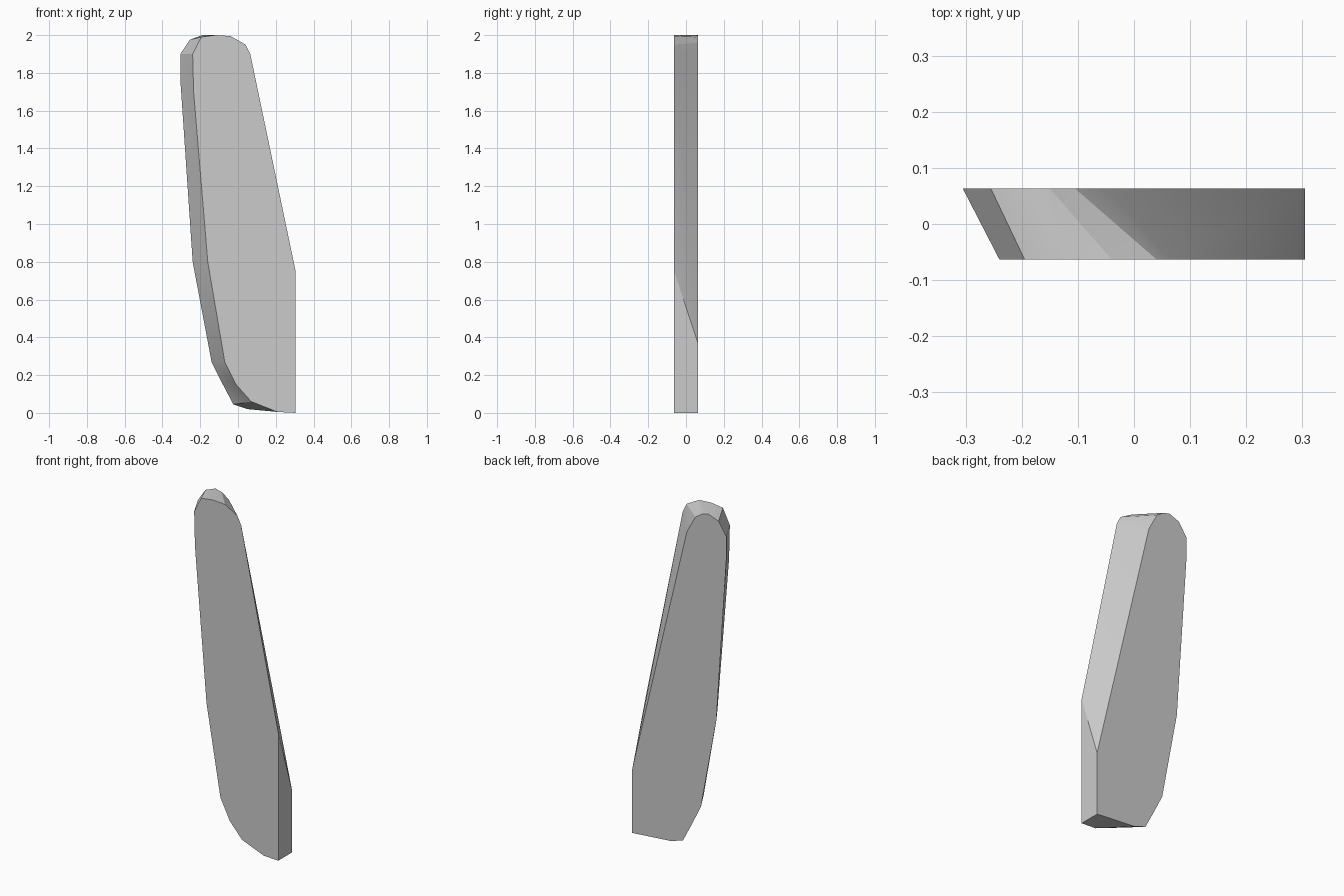
import bpy, bmesh, math

cube = bpy.data.objects.get("Cube")
if cube:
    bpy.data.objects.remove(cube, do_unlink=True)

HALF_DEPTH = 0.063

# Plain grey material
grey = bpy.data.materials.new("plain grey")
grey.use_nodes = True
colour = (0.6, 0.6, 0.6, 1)
grey.diffuse_color = colour
grey.node_tree.nodes["Principled BSDF"].inputs["Base Color"].default_value = colour

# Matching outlines (x, z): foot, straight edge, rounded tip, curved edge
front = [(.305, 0), (.305, .75), (.065, 1.9), (.04, 1.95), (-.04, 1.995),
         (-.12, 2), (-.195, 1.99), (-.24, 1.9), (-.235, 1.7), (-.16, .8),
         (-.07, .27), (-.01, .15), (.07, .06), (.21, .005)]
back = [(.305, 0), (.305, .37), (-.05, 1.86), (-.105, 1.96), (-.15, 1.99),
        (-.19, 2), (-.255, 1.975), (-.305, 1.9), (-.305, 1.76), (-.24, .8),
        (-.14, .27), (-.08, .15), (-.025, .045), (.05, .02)]

bm = bmesh.new()
f = [bm.verts.new((x, -HALF_DEPTH, z)) for x, z in front]
b = [bm.verts.new((x, HALF_DEPTH, z)) for x, z in back]

# Flat front and back
bm.faces.new(f)
bm.faces.new(b[::-1])

# Twisted rim, split along the front-to-back diagonal
for i in range(len(f)):
    j = (i + 1) % len(f)
    bm.faces.new((f[i], b[i], f[j]))
    bm.faces.new((b[i], b[j], f[j]))
bmesh.ops.recalc_face_normals(bm, faces=bm.faces)

mesh = bpy.data.meshes.new("bevelled_blade")
bm.to_mesh(mesh)
bm.free()
mesh.materials.append(grey)
blade = bpy.data.objects.new("bevelled_blade", mesh)
bpy.context.collection.objects.link(blade)

# Smooth rim with sharp outlines
bpy.ops.object.select_all(action='DESELECT')
blade.select_set(True)
bpy.context.view_layer.objects.active = blade
bpy.ops.object.shade_smooth_by_angle(angle=math.radians(30))
